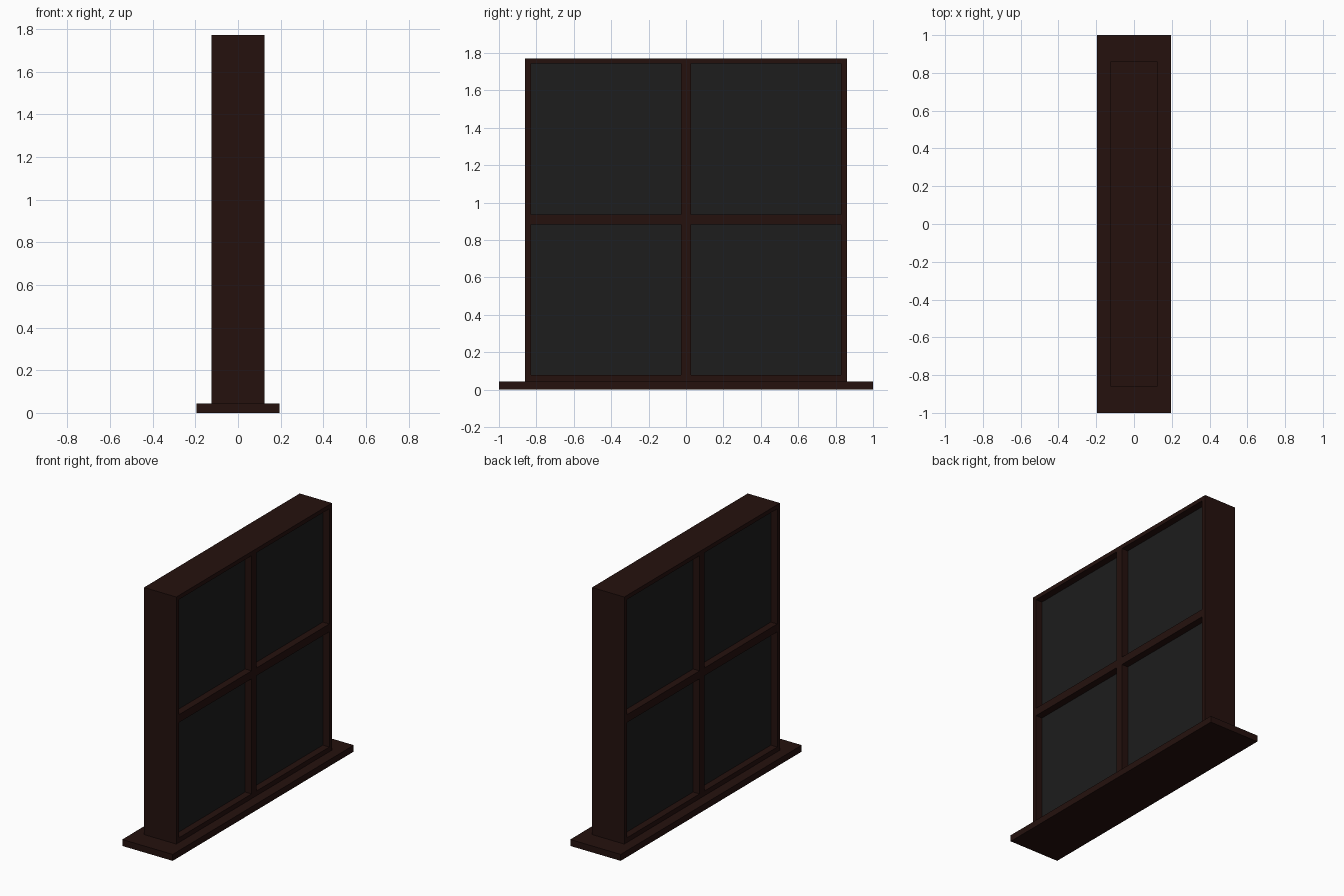
import bpy

if "Cube" in bpy.data.objects:
    bpy.data.objects.remove(bpy.data.objects["Cube"])


def material(name, color):
    m = bpy.data.materials.new(name)
    m.diffuse_color = (*color, 1)
    m.use_nodes = True
    m.node_tree.nodes["Principled BSDF"].inputs["Base Color"].default_value = m.diffuse_color
    return m


wood = material("dark_wood", (0.018, 0.0055, 0.0042))
glass = material("dark_glass", (0.0123, 0.0123, 0.0123))


def box(name, half_x, y, z, mat):
    """Box centred on x = 0, spanning the y and z ranges."""
    bpy.ops.mesh.primitive_cube_add(
        size=1, location=(0, (y[0] + y[1]) / 2, (z[0] + z[1]) / 2))
    ob = bpy.context.object
    ob.name = name
    ob.scale = (2 * half_x, y[1] - y[0], z[1] - z[0])
    bpy.ops.object.transform_apply(location=False, rotation=False, scale=True)
    ob.data.materials.append(mat)


DEPTH = 0.125            # half depth of the frame
GLASS = 0.075            # half depth of the recessed panes
OUT, IN, BAR = 0.86, 0.83, 0.028
Z0, Z1, Z2, Z3, Z4, Z5 = 0.045, 0.078, 0.883, 0.938, 1.743, 1.772

# Sill
box("sill", 0.195, (-1, 1), (0, Z0), wood)

# Outer frame and centre upright
box("bottom_rail", DEPTH, (-OUT, OUT), (Z0, Z1), wood)
box("top_rail", DEPTH, (-OUT, OUT), (Z4, Z5), wood)
box("centre_upright", DEPTH, (-BAR, BAR), (Z1, Z4), wood)

# Side jambs, cross bars and the four panes, mirrored across y = 0
for side, s in (("left", -1), ("right", 1)):
    outer = sorted((s * IN, s * OUT))
    inner = sorted((s * BAR, s * IN))
    box(side + "_jamb", DEPTH, outer, (Z1, Z4), wood)
    box(side + "_cross_bar", DEPTH, inner, (Z2, Z3), wood)
    box(side + "_lower_pane", GLASS, inner, (Z1, Z2), glass)
    box(side + "_upper_pane", GLASS, inner, (Z3, Z4), glass)
